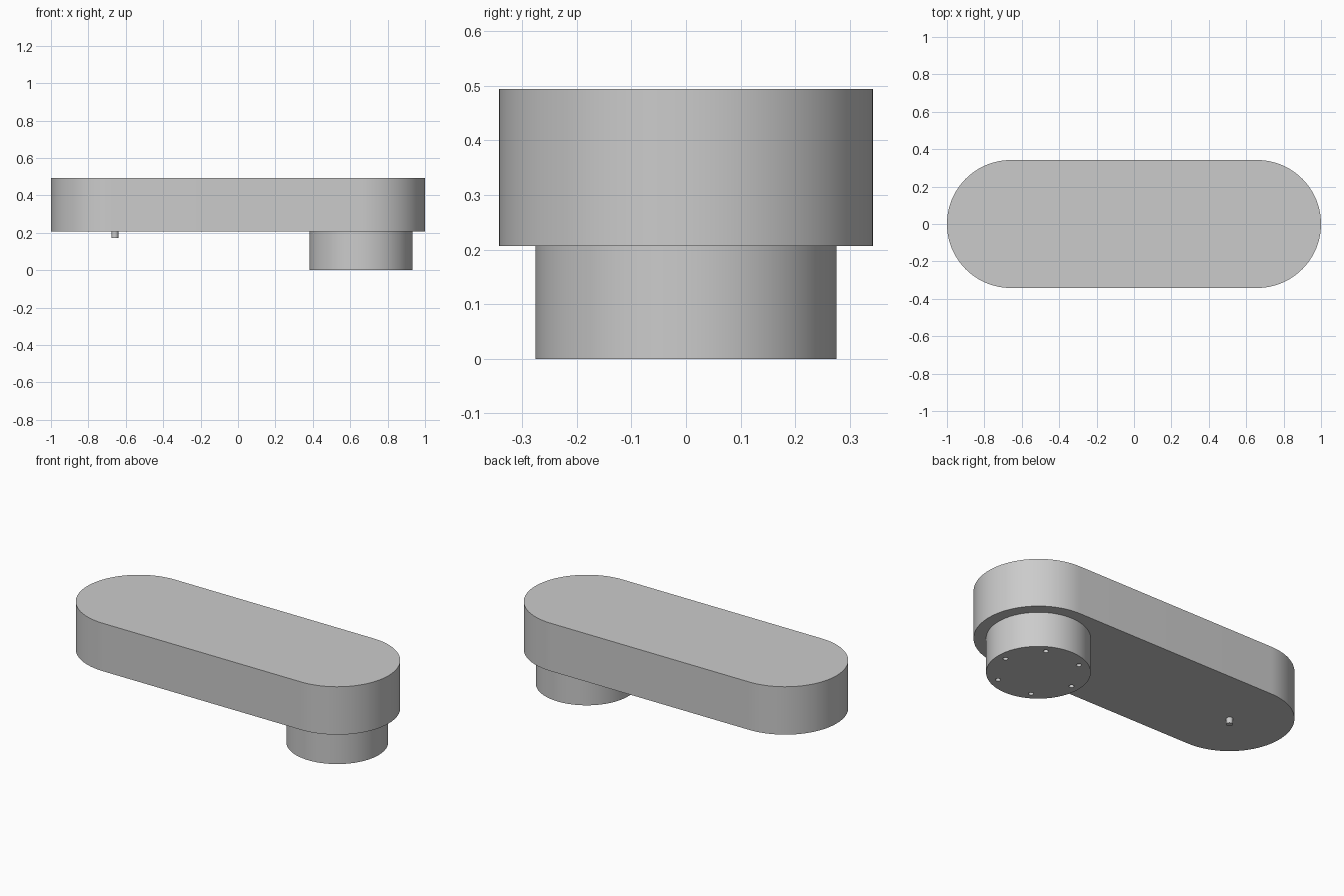
import bpy, bmesh, math

if "Cube" in bpy.data.objects:
    bpy.data.objects.remove(bpy.data.objects["Cube"], do_unlink=True)

END_X = 0.658        # centre of each rounded end
BODY_R = 0.342
BODY_Z, TOP_Z = 0.207, 0.494

grey = bpy.data.materials.new("plain_grey")
grey.use_nodes = True
colour = (0.6, 0.6, 0.6, 1)
grey.diffuse_color = colour
grey.node_tree.nodes["Principled BSDF"].inputs["Base Color"].default_value = colour


def arc(cx, cy, r, start, end, n):
    """Points along an arc, both ends included."""
    return [(cx + r * math.cos(start + (end - start) * i / n),
             cy + r * math.sin(start + (end - start) * i / n)) for i in range(n + 1)]


def circle(cx, cy, r, n):
    return arc(cx, cy, r, 0, math.tau, n)[:-1]


def prism(name, outline, z0, z1):
    """Extrude a flat outline from z0 up to z1."""
    bm = bmesh.new()
    face = bm.faces.new([bm.verts.new((x, y, z0)) for x, y in outline])
    result = bmesh.ops.extrude_face_region(bm, geom=[face])
    top = [v for v in result["geom"] if isinstance(v, bmesh.types.BMVert)]
    bmesh.ops.translate(bm, verts=top, vec=(0, 0, z1 - z0))
    if not any(f is face for f in bm.faces if f.is_valid):
        bm.faces.new([v for v in bm.verts if v not in top])
    bmesh.ops.recalc_face_normals(bm, faces=bm.faces)
    mesh = bpy.data.meshes.new(name)
    bm.to_mesh(mesh)
    bm.free()
    mesh.materials.append(grey)
    obj = bpy.data.objects.new(name, mesh)
    bpy.context.collection.objects.link(obj)
    return obj


def activate(obj):
    bpy.ops.object.select_all(action='DESELECT')
    obj.select_set(True)
    bpy.context.view_layer.objects.active = obj


# Rounded bar
half = math.pi / 2
stadium = (arc(END_X, 0, BODY_R, -half, half, 48)
           + arc(-END_X, 0, BODY_R, half, 3 * half, 48))
body = prism("body", stadium, BODY_Z, TOP_Z)

# Round hub under one end, small peg under the other
hub = prism("hub", circle(END_X, 0, 0.276, 96), 0, BODY_Z)
peg = prism("peg", circle(-END_X, 0, 0.018, 32), 0.172, BODY_Z)

# Ring of six screw holes in the underside of the hub
for x, y in circle(END_X, 0, 0.227, 6):
    cutter = prism("hole_cutter", circle(x, y, 0.014, 24), -0.05, 0.1)
    cutter.hide_render = True
    activate(hub)
    cut = hub.modifiers.new("hole", 'BOOLEAN')
    cut.operation = 'DIFFERENCE'
    cut.solver = 'EXACT'
    cut.object = cutter
    bpy.ops.object.modifier_apply(modifier=cut.name)
    bpy.data.objects.remove(cutter, do_unlink=True)

for part in (body, hub, peg):
    activate(part)
    bpy.ops.object.shade_smooth_by_angle(angle=math.radians(35))
